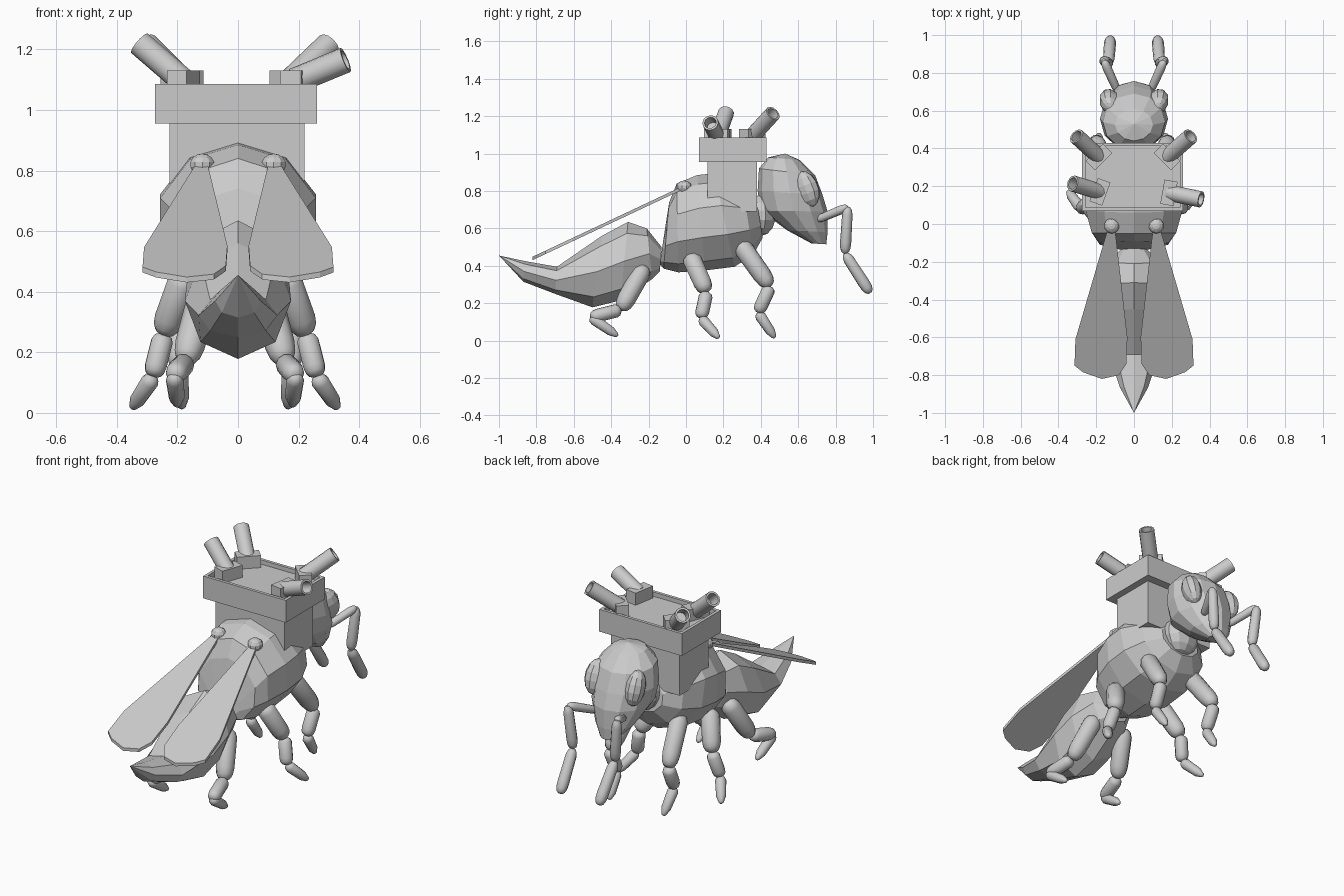
import bpy, bmesh, math
from mathutils import Vector, Matrix

old = bpy.data.objects.get("Cube")
if old:
    bpy.data.objects.remove(old, do_unlink=True)

grey = bpy.data.materials.new("plain_grey")
grey.use_nodes = True
grey.diffuse_color = (0.6, 0.6, 0.6, 1)
grey.node_tree.nodes["Principled BSDF"].inputs["Base Color"].default_value = (0.6, 0.6, 0.6, 1)


def finish(name, bm, smooth=False):
    bmesh.ops.recalc_face_normals(bm, faces=bm.faces)
    mesh = bpy.data.meshes.new(name)
    bm.to_mesh(mesh)
    bm.free()
    mesh.materials.append(grey)
    ob = bpy.data.objects.new(name, mesh)
    bpy.context.collection.objects.link(ob)
    if smooth:
        bpy.ops.object.select_all(action='DESELECT')
        ob.select_set(True)
        bpy.context.view_layer.objects.active = ob
        bpy.ops.object.shade_smooth_by_angle(angle=math.radians(50))
    return ob


def skin(name, rings, smooth=False):
    """Join rings of points into a closed skin, capped at both ends."""
    bm = bmesh.new()
    loops = [[bm.verts.new(p) for p in ring] for ring in rings]
    for a, b in zip(loops, loops[1:]):
        for i in range(len(a)):
            j = (i + 1) % len(a)
            bm.faces.new((a[i], a[j], b[j], b[i]))
    bm.faces.new(loops[0])
    bm.faces.new(loops[-1])
    bmesh.ops.remove_doubles(bm, verts=bm.verts, dist=0.001)
    return finish(name, bm, smooth)


def body(name, sections, sides):
    """Each section: two opposite (y, z) points on the outline and a half width."""
    rings = []
    for p, q, half in sections:
        p, q = Vector((0, *p)), Vector((0, *q))
        mid, arm = (p + q) / 2, (p - q) / 2
        rings.append([mid + arm * math.cos(t) + Vector((half * math.sin(t), 0, 0))
                      for t in (math.tau * i / sides for i in range(sides))])
    return skin(name, rings)


def rod(name, a, b, profile, sides=10):
    """Turned part from a to b; profile holds (fraction along, radius)."""
    a, b = Vector(a), Vector(b)
    turn = (b - a).to_track_quat('Z', 'Y')
    rings = [[a + (b - a) * f + turn @ Vector((r * math.cos(t), r * math.sin(t), 0))
              for t in (math.tau * i / sides for i in range(sides))]
             for f, r in profile]
    return skin(name, rings, True)


def limb(name, a, b, r, taper=1.0):
    e = r * taper
    return rod(name, a, b, [(0, r * .4), (.06, r * .8), (.16, r), (.75, (r + e) / 2 + .002),
                            (.88, e), (.96, e * .75), (1, e * .35)])


def ball(name, centre, radii, tilt=(0, 0, 0), u=10, v=7):
    bm = bmesh.new()
    bmesh.ops.create_uvsphere(bm, u_segments=u, v_segments=v, radius=1)
    rot = Matrix.Rotation(tilt[0], 4, 'X') @ Matrix.Rotation(tilt[2], 4, 'Z')
    bm.transform(Matrix.Translation(centre) @ rot @ Matrix.Diagonal((*radii, 1)))
    return finish(name, bm)


def box(name, centre, size, turn=0, recess=None):
    bm = bmesh.new()
    bmesh.ops.create_cube(bm, size=1)
    bm.transform(Matrix.Translation(centre) @ Matrix.Rotation(math.radians(turn), 4, 'Z')
                 @ Matrix.Diagonal((*size, 1)))
    if recess:
        top = max(bm.faces, key=lambda f: f.calc_center_median().z)
        bmesh.ops.inset_region(bm, faces=[top], thickness=recess)
        floor = bmesh.ops.extrude_face_region(bm, geom=[top])["geom"]
        bmesh.ops.delete(bm, geom=[top], context='FACES_ONLY')
        bmesh.ops.translate(bm, vec=(0, 0, -recess),
                            verts=[g for g in floor if isinstance(g, bmesh.types.BMVert)])
    return finish(name, bm)


# Insect body
body("thorax", [((-.115, .58), (-.14, .41), .10), ((-.09, .74), (-.12, .385), .19),
                ((-.05, .84), (-.04, .365), .235), ((.06, .885), (.10, .375), .27),
                ((.15, .895), (.26, .395), .27), ((.30, .84), (.36, .46), .22),
                ((.38, .74), (.41, .55), .13)], 10)
body("abdomen", [((-.13, .50), (-.14, .37), .07), ((-.21, .60), (-.18, .33), .13),
                 ((-.31, .635), (-.35, .215), .17), ((-.45, .56), (-.50, .178), .175),
                 ((-.69, .395), (-.70, .25), .13), ((-.86, .425), (-.87, .315), .075),
                 ((-1, .455), (-1, .455), 0)], 8)
body("head", [((.53, 1), (.53, 1), 0), ((.61, .965), (.44, .98), .10),
              ((.69, .885), (.39, .92), .165), ((.73, .78), (.383, .80), .18),
              ((.757, .69), (.40, .695), .165), ((.757, .58), (.54, .59), .11),
              ((.75, .515), (.67, .52), .05)], 12)
ball("neck", (0, .40, .67), (.11, .08, .11))

# Wing outline as (x, y); the height follows a sloping plane
wing_outline = [(.10, -.03), (.14, -.03), (.31, -.61), (.315, -.75), (.27, -.785),
                (.17, -.82), (.08, -.80), (.04, -.74), (.035, -.60)]

# Paths of the limb parts on the model's left side
limbs = {
    "front_leg": [(.15, .28, .53), (.19, .45, .29), (.185, .385, .15), (.175, .475, .015)],
    "middle_leg": [(.16, .02, .46), (.235, .11, .26), (.27, .08, .12), (.34, .175, .015)],
    "rear_leg": [(.10, -.22, .40), (.165, -.35, .165), (.20, -.51, .125), (.19, -.365, .025)],
}
for s, side in ((1, "left"), (-1, "right")):
    skin(f"{side}_wing", [[(s * x, y, .825 + .47 * y + d) for x, y in wing_outline]
                          for d in (-.009, .009)])
    ball(f"{side}_wing_joint", (s * .118, -.01, .82), (.042, .042, .036))
    ball(f"{side}_eye", (s * .125, .645, .81), (.055, .07, .10), (.35, 0, -s * .5))
    for name, path in limbs.items():
        pts = [(s * x - .01, y, z) for x, y, z in path]
        for part, r, taper, a, b in zip(("upper", "lower", "foot"), (.052, .037, .03),
                                        (.85, .9, .6), pts, pts[1:]):
            limb(f"{side}_{name}_{part}", a, b, r, taper)
    feeler = [(s * .085, .70, .645), (s * .16, .865, .715), (s * .135, .85, .465),
              (s * .125, .985, .255)]
    for part, r, a, b in zip(("base", "middle", "tip"), (.022, .028, .03), feeler, feeler[1:]):
        limb(f"{side}_antenna_{part}", a, b, r)

# Tower on the back
box("tower_body", (-.003, .248, .825), (.445, .265, .27))
box("tower_platform", (-.007, .25, 1.02), (.535, .36, .13), 0, .025)

# Gun mounts and hollow barrels: mount centre, turn, muzzle
guns = {
    "front_left": ((.175, .355), 45, (.30, .465, 1.215)),
    "front_right": ((-.185, .355), 135, (-.305, .465, 1.215)),
    "rear_left": ((.185, .165), -10, (.355, .13, 1.165)),
    "rear_right": ((-.18, .17), 160, (-.325, .215, 1.22)),
}
for name, ((x, y), turn, muzzle) in guns.items():
    box(f"{name}_mount", (x, y, 1.093), (.07, .13, .075), turn)
    rod(f"{name}_barrel", (x, y, 1.095), muzzle,
        [(0, .043), (1, .043), (1, .032), (.6, .032)], 12)
